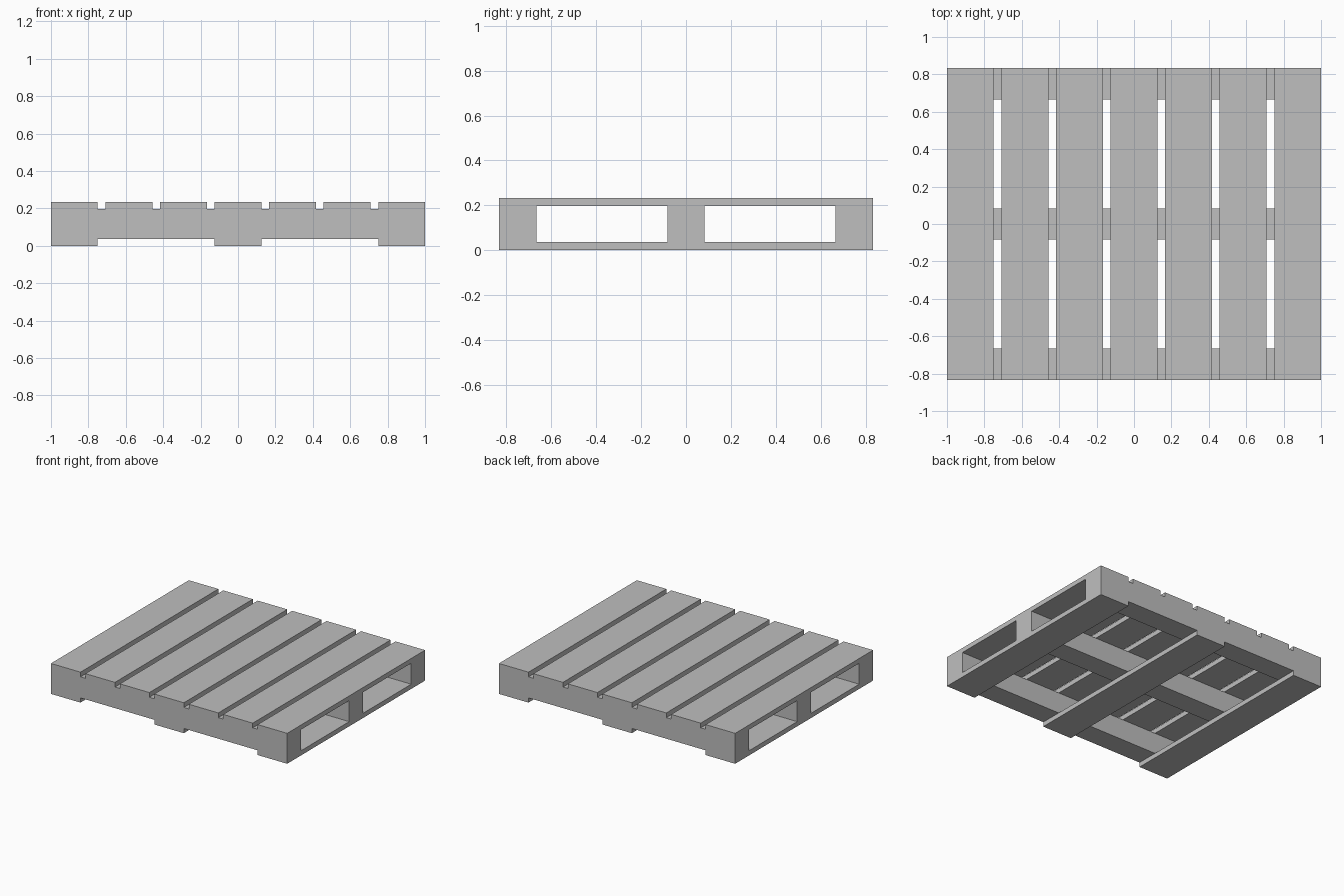
import bpy

cube = bpy.data.objects.get("Cube")
if cube:
    bpy.data.objects.remove(cube, do_unlink=True)

# Overall size and board sizes
LENGTH, DEPTH, HEIGHT = 2.0, 1.667, 0.233
BOARD_W, BOARD_T, BEAM_W = 0.25, 0.036, 0.167

grey = bpy.data.materials.new("plain_grey")
grey.use_nodes = True
colour = (0.52, 0.52, 0.52, 1)
grey.diffuse_color = colour
grey.node_tree.nodes["Principled BSDF"].inputs["Base Color"].default_value = colour


def plank(name, x, y, z_low, size):
    """Add a box standing on z_low, centred on x and y."""
    bpy.ops.mesh.primitive_cube_add(size=1, location=(x, y, z_low + size[2] / 2))
    ob = bpy.context.object
    ob.name = name
    ob.scale = size
    bpy.ops.object.transform_apply(location=False, rotation=False, scale=True)
    ob.data.materials.append(grey)


def spread(count, span, width):
    """Evenly spaced centres with the outer edges flush to the span."""
    return [(span - width) * (i / (count - 1) - 0.5) for i in range(count)]


# Top deck boards
for i, x in enumerate(spread(7, LENGTH, BOARD_W), 1):
    plank(f"deck_board_{i}", x, 0, HEIGHT - BOARD_T, (BOARD_W, DEPTH, BOARD_T))

# Cross beams between the decks
for i, y in enumerate(spread(3, DEPTH, BEAM_W), 1):
    plank(f"cross_beam_{i}", 0, y, BOARD_T, (LENGTH, BEAM_W, HEIGHT - 2 * BOARD_T))

# Bottom runners
for i, x in enumerate(spread(3, LENGTH, BOARD_W), 1):
    plank(f"bottom_runner_{i}", x, 0, 0, (BOARD_W, DEPTH, BOARD_T))
